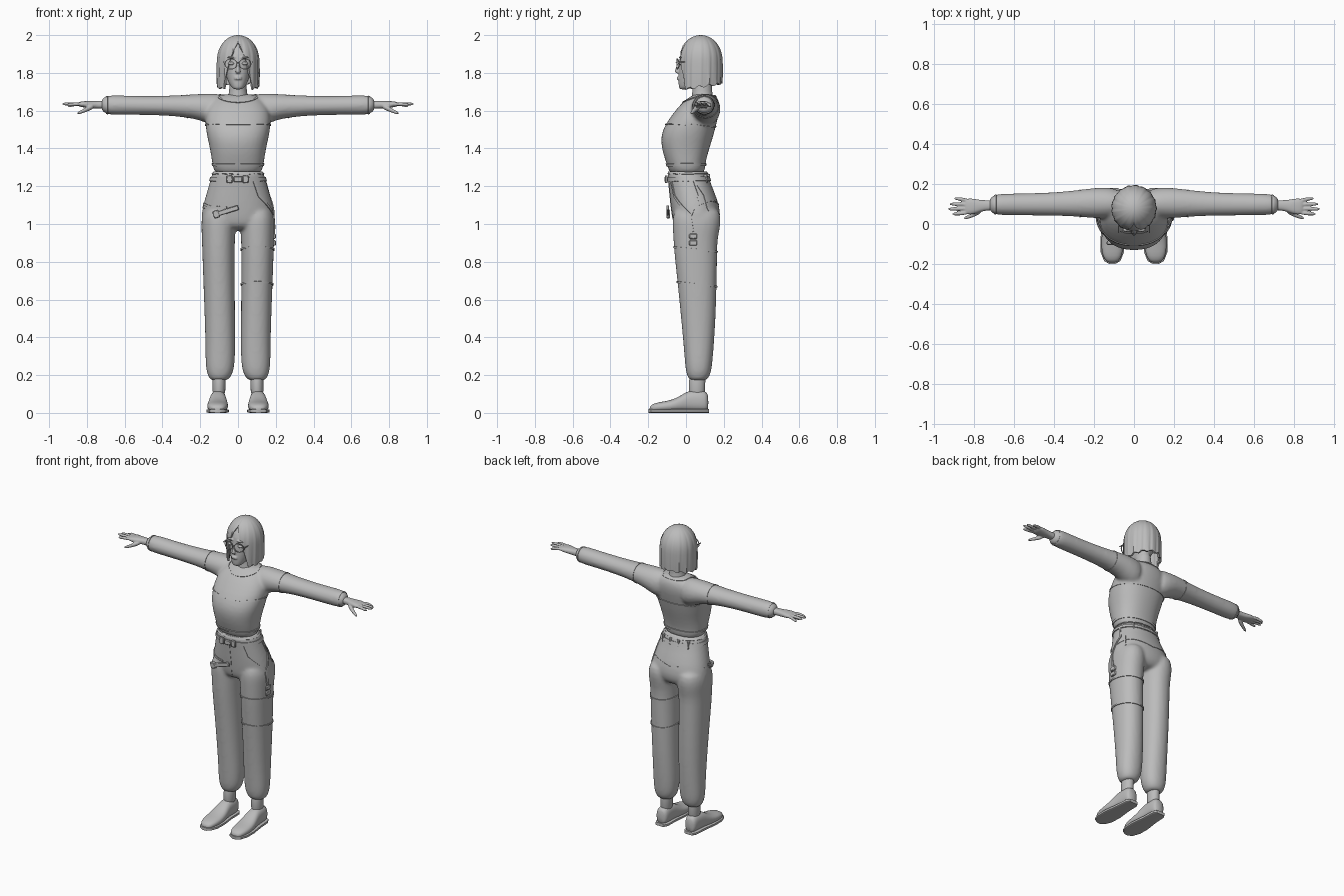
import bpy, bmesh, math
from mathutils import Vector
from mathutils.bvhtree import BVHTree

cube = bpy.data.objects.get("Cube")
if cube:
    bpy.data.objects.remove(cube)

grey = bpy.data.materials.new("plain grey")
grey.use_nodes = True
grey.diffuse_color = (0.5, 0.5, 0.5, 1)
grey.node_tree.nodes["Principled BSDF"].inputs["Base Color"].default_value = (0.5, 0.5, 0.5, 1)


def finish(name, bm, subsurf=0, voxel=0, solid=0, angle=40):
    """Turn a bmesh into an object with its modifiers baked and shading smoothed."""
    bmesh.ops.recalc_face_normals(bm, faces=bm.faces)
    me = bpy.data.meshes.new(name)
    bm.to_mesh(me)
    bm.free()
    ob = bpy.data.objects.new(name, me)
    bpy.context.collection.objects.link(ob)
    if solid:
        m = ob.modifiers.new("thickness", "SOLIDIFY")
        m.thickness, m.offset = solid, -1
    if subsurf:
        m = ob.modifiers.new("round", "SUBSURF")
        m.levels = m.render_levels = subsurf
    if voxel:
        m = ob.modifiers.new("fuse", "REMESH")
        m.mode, m.voxel_size = "VOXEL", voxel
        m = ob.modifiers.new("relax", "SMOOTH")
        m.factor, m.iterations = 0.5, 8
    dg = bpy.context.evaluated_depsgraph_get()
    baked = bpy.data.meshes.new_from_object(ob.evaluated_get(dg))
    ob.modifiers.clear()
    ob.data = baked
    baked.name = name
    baked.materials.clear()
    baked.materials.append(grey)
    bpy.ops.object.select_all(action="DESELECT")
    ob.select_set(True)
    bpy.context.view_layer.objects.active = ob
    bpy.ops.object.shade_smooth_by_angle(angle=math.radians(angle))
    return ob


def loft(bm, axis, rings, side=1, power=2.0, n=20):
    """Closed skin through rings (position, a_min, a_max, b_min, b_max) along an axis."""
    loops = []
    for p, a0, a1, b0, b1 in rings:
        loop = []
        for i in range(n):
            t = 2 * math.pi * i / n
            c, s = math.cos(t), math.sin(t)
            a = (a0 + a1) / 2 + (a1 - a0) / 2 * math.copysign(abs(c) ** (2 / power), c)
            b = (b0 + b1) / 2 + (b1 - b0) / 2 * math.copysign(abs(s) ** (2 / power), s)
            x, y, z = {"x": (p, a, b), "y": (a, p, b), "z": (a, b, p)}[axis]
            loop.append(bm.verts.new((x * side, y, z)))
        loops.append(loop)
    for u, v in zip(loops, loops[1:]):
        for i in range(n):
            bm.faces.new((u[i], u[(i + 1) % n], v[(i + 1) % n], v[i]))
    bm.faces.new(loops[0])
    bm.faces.new(loops[-1])


def ribbon(name, target, pts, width, thick, closed=False):
    """Flat strip that follows the surface of the target through the given points."""
    tree = BVHTree.FromPolygons([v.co for v in target.data.vertices],
                                [p.vertices for p in target.data.polygons])
    pts = [Vector(p) for p in pts]
    ends = pts[1:] + pts[:1] if closed else pts[1:]
    steps = max(1, 48 // len(pts))
    path = [a.lerp(b, k / steps) for a, b in zip(pts, ends) for k in range(steps)]
    if not closed:
        path.append(pts[-1])
    hits = [tree.find_nearest(p)[:2] for p in path]
    bm, loops, count = bmesh.new(), [], len(hits)
    for i, (p, nrm) in enumerate(hits):
        j, k = (i - 1, (i + 1) % count) if closed else (max(i - 1, 0), min(i + 1, count - 1))
        across = (hits[k][0] - hits[j][0]).cross(nrm).normalized() * width / 2
        loops.append([bm.verts.new(p + across * s + nrm * h)
                      for s, h in ((-1, -thick), (1, -thick), (1, thick), (-1, thick))])
    pairs = list(zip(loops, loops[1:])) + ([(loops[-1], loops[0])] if closed else [])
    for u, v in pairs:
        for i in range(4):
            bm.faces.new((u[i], u[(i + 1) % 4], v[(i + 1) % 4], v[i]))
    if not closed:
        bm.faces.new(loops[0])
        bm.faces.new(loops[-1])
    return finish(name, bm)


def ellipse(axis, pos, a, b, ra, rb, tilt=0.0, n=24):
    out = []
    for i in range(n):
        t = 2 * math.pi * i / n
        u, v, w = a + ra * math.cos(t), b + rb * math.sin(t), pos + tilt * math.sin(t)
        out.append({"x": (w, u, v), "y": (u, w, v), "z": (u, v, w)}[axis])
    return out


def ball(bm, loc, size, side=1):
    new = bmesh.ops.create_uvsphere(bm, u_segments=16, v_segments=10, radius=1)["verts"]
    for v in new:
        v.co = Vector((side * (loc[0] + v.co.x * size[0]), loc[1] + v.co.y * size[1],
                       loc[2] + v.co.z * size[2]))


def box(name, loc, size, turn=0.0):
    bm = bmesh.new()
    for v in bmesh.ops.create_cube(bm, size=1)["verts"]:
        x, z = v.co.x * size[0], v.co.z * size[2]
        c, s = math.cos(turn), math.sin(turn)
        v.co = Vector((loc[0] + x * c - z * s, loc[1] + v.co.y * size[1], loc[2] + x * s + z * c))
    bmesh.ops.bevel(bm, geom=bm.edges[:], offset=min(size) * 0.25, segments=1, affect="EDGES")
    return finish(name, bm)


# Sweater: torso and both sleeves fused
bm = bmesh.new()
loft(bm, "z", [(z, -r, r, y0, y1) for z, r, y0, y1 in (
    (1.25, .125, -.085, .1), (1.31, .136, -.1, .103), (1.34, .141, -.112, .108),
    (1.4, .15, -.13, .125), (1.46, .165, -.136, .145), (1.52, .175, -.117, .16),
    (1.59, .175, -.066, .178), (1.64, .15, -.025, .18), (1.675, .115, .02, .165),
    (1.69, .07, .05, .14))], power=2.3)
for s in (1, -1):
    loft(bm, "x", [(.06, .03, .175, 1.51, 1.69), (.13, .025, .185, 1.515, 1.692),
                   (.2, .028, .182, 1.55, 1.69), (.27, .035, .172, 1.562, 1.685),
                   (.36, .04, .162, 1.573, 1.68), (.5, .042, .154, 1.577, 1.678),
                   (.64, .043, .154, 1.577, 1.682), (.69, .045, .15, 1.578, 1.682),
                   (.715, .055, .138, 1.592, 1.67), (.725, .07, .12, 1.61, 1.65)], s)
sweater = finish("sweater", bm, 1, 0.009)
ribbon("chest_seam", sweater, ellipse("z", 1.525, 0, .02, .17, .14, -.01), .008, .004, True)
ribbon("neckline", sweater, ellipse("z", 1.665, 0, .075, .1, .09, .02), .01, .004, True)
ribbon("sweater_hem", sweater, ellipse("z", 1.315, 0, .002, .136, .1), .014, .005, True)
for s, label in ((1, "left"), (-1, "right")):
    ribbon(label + "_sleeve_seam", sweater, ellipse("x", .27 * s, .103, 1.623, .068, .06), .007, .003, True)
    ribbon(label + "_cuff_seam", sweater, ellipse("x", .695 * s, .097, 1.63, .05, .05), .01, .003, True)

# Trousers: pelvis and both legs fused
bm = bmesh.new()
loft(bm, "z", [(z, -r, r, y0, y1) for z, r, y0, y1 in (
    (1.285, .135, -.1, .112), (1.27, .138, -.1, .115), (1.2, .157, -.092, .138),
    (1.12, .182, -.085, .172), (1.05, .197, -.076, .186), (1.0, .195, -.068, .175),
    (.965, .16, -.04, .14))], power=2.2)
for s in (1, -1):
    loft(bm, "z", [(1.1, .03, .175, -.06, .175), (1.03, .012, .196, -.074, .187),
                   (.98, .012, .195, -.072, .182), (.92, .015, .192, -.068, .168),
                   (.85, .017, .19, -.064, .166), (.68, .016, .184, -.045, .164),
                   (.5, .015, .177, -.027, .158), (.35, .014, .173, -.013, .148),
                   (.26, .016, .173, -.006, .14), (.21, .026, .166, 0, .133),
                   (.18, .045, .152, .012, .118), (.17, .06, .14, .025, .1)], s, 2.2)
trousers = finish("trousers", bm, 1, 0.009)
ribbon("waistband_seam", trousers, ellipse("z", 1.272, 0, .008, .138, .107), .014, .004, True)
ribbon("belt", trousers, ellipse("z", 1.237, 0, .013, .145, .11), .022, .006, True)
for z, c in ((.865, .05), (.68, .06)):
    ribbon("left_knee_panel_edge", trousers, ellipse("z", z, .103, c, .086, .113, -.012), .009, .005, True)
ribbon("hip_seam", trousers, [(-.1, -.075, 1.09), (-.19, .03, 1.085), (-.16, .13, 1.12),
       (0, .17, 1.1), (.15, .14, 1.13), (.19, .06, 1.1)], .007, .003)
ribbon("fly_seam", trousers, [(0, -.1, 1.22), (.004, -.08, 1.1), (0, -.06, 1.0)], .006, .002)
ribbon("left_pocket_strap", trousers, [(.085, -.085, 1.235), (.115, -.07, 1.15), (.16, -.03, 1.1),
       (.19, .02, 1.05), (.19, .035, .96)], .013, .005)
ribbon("left_hip_strap", trousers, [(.14, .04, 1.235), (.165, .07, 1.15), (.19, .02, 1.03),
       (.19, .035, .93)], .011, .005)
ribbon("left_side_strap", trousers, [(.14, .03, 1.24), (.17, .11, 1.16), (.185, .13, 1.08)], .009, .004)
ribbon("right_hip_strap", trousers, [(-.06, -.08, 1.085), (-.15, -.05, 1.09), (-.19, .03, 1.11)], .012, .005)

# Buckles, hanging strap and belt loops
for x in (-.045, .04):
    box("belt_clip", (x, -.104, 1.237), (.03, .014, .042))
box("belt_buckle", (0, -.107, 1.237), (.045, .014, .03))
box("hanging_strap", (-.065, -.096, 1.067), (.14, .014, .026), .3)
box("hanging_strap_clip", (-.115, -.094, 1.052), (.035, .02, .042), .3)
for z in (.935, .9):
    box("left_leg_buckle", (.192, .038, z), (.016, .042, .028))
for x in (-.09, -.03, .03, .09):
    box("belt_loop", (x, .125 - abs(x) * .25, 1.24), (.012, .02, .05))

# Feet: ankle, shoe and sole for each side
for s, label in ((1, "left"), (-1, "right")):
    bm = bmesh.new()
    loft(bm, "z", [(.24, .066, .136, .02, .11), (.16, .066, .134, .015, .1), (.07, .066, .138, .01, .105)], s)
    finish(label + "_ankle", bm, 1)
    bm = bmesh.new()
    loft(bm, "y", [(-.194, .09, .126, .008, .03), (-.18, .07, .148, .006, .047),
                   (-.14, .054, .163, .006, .058), (-.08, .051, .165, .006, .066),
                   (-.03, .055, .158, .006, .09), (.01, .062, .15, .006, .118),
                   (.06, .062, .147, .006, .12), (.1, .064, .145, .006, .118),
                   (.119, .075, .135, .008, .1)], s, 2.4)
    finish(label + "_shoe", bm, 1)
    bm = bmesh.new()
    loft(bm, "y", [(-.199, .092, .125, 0, .02), (-.185, .068, .15, 0, .02),
                   (-.14, .05, .167, 0, .02), (-.07, .048, .168, 0, .02), (.02, .058, .155, 0, .02),
                   (.1, .06, .15, 0, .02), (.123, .075, .136, 0, .02)], s, 5)
    finish(label + "_sole", bm)

# Hands: palm, four fingers and thumb fused
for s, label in ((1, "left"), (-1, "right")):
    bm = bmesh.new()
    loft(bm, "x", [(.69, .066, .122, 1.605, 1.655), (.75, .068, .118, 1.612, 1.65),
                   (.785, .053, .124, 1.612, 1.652), (.82, .045, .13, 1.618, 1.65),
                   (.85, .048, .128, 1.622, 1.646)], s, 2.4)
    for y0, y1, tip, z in ((.056, .05, .91, 1.63), (.077, .075, .932, 1.636),
                           (.098, .1, .925, 1.634), (.119, .128, .902, 1.624)):
        loft(bm, "x", [(x, y - r, y + r, h - r, h + r) for x, y, h, r in (
            (.83, y0, 1.634, .011), ((.83 + tip) / 2, (y0 + y1) / 2, 1.635, .0105),
            (tip - .012, y1, z, .009), (tip, y1, z, .005))], s, n=10)
    loft(bm, "x", [(x, y - r, y + r, h - r, h + r) for x, y, h, r in (
        (.76, .07, 1.625, .014), (.79, .053, 1.612, .015), (.82, .04, 1.598, .012),
        (.845, .03, 1.588, .009), (.853, .028, 1.585, .005))], s, n=10)
    finish(label + "_hand", bm, 1, 0.004)

# Head, nose, lips, brows and neck fused
bm = bmesh.new()
loft(bm, "z", [(z, -r, r, y0, y1) for z, r, y0, y1 in (
    (1.712, .018, -.03, .0), (1.72, .032, -.038, .03), (1.745, .05, -.041, .1),
    (1.79, .067, -.041, .155), (1.84, .075, -.037, .172), (1.9, .075, -.035, .172),
    (1.945, .06, -.008, .15), (1.975, .03, .03, .12))], power=2.2)
loft(bm, "z", [(1.6, -.075, .075, .02, .16), (1.655, -.06, .06, .025, .15),
               (1.69, -.046, .046, .035, .137), (1.8, -.045, .045, .03, .14)])
loft(bm, "z", [(1.796, -.012, .012, -.053, -.03), (1.805, -.015, .015, -.064, -.03),
               (1.825, -.009, .009, -.056, -.03), (1.86, -.007, .007, -.042, -.025)], n=10)
for z in (1.768, 1.776):
    ball(bm, (0, -.04, z), (.021, .01, .005))
for s in (1, -1):
    ball(bm, (.036, -.03, 1.882), (.026, .01, .006), s)
finish("head_and_neck", bm, 1, 0.004)

# Glasses and eyes
for s, label in ((1, "left"), (-1, "right")):
    bm = bmesh.new()
    ball(bm, (.036, -.027, 1.85), (.016, .012, .009), s)
    finish(label + "_eye", bm)
    bm = bmesh.new()
    rim = [[bm.verts.new((s * (.037 + (.03 + u) * math.cos(t)), -.051 + d + .012 * max(0, math.cos(t)),
                          1.847 + (.025 + u) * math.sin(t)))
            for u, d in ((0, 0), (.004, 0), (.004, .005), (0, .005))]
           for t in (2 * math.pi * i / 24 for i in range(24))]
    for i, u in enumerate(rim):
        v = rim[(i + 1) % 24]
        for k in range(4):
            bm.faces.new((u[k], u[(k + 1) % 4], v[(k + 1) % 4], v[k]))
    finish(label + "_glasses_rim", bm)
    box(label + "_glasses_arm", (s * .077, .01, 1.857), (.004, .11, .006))
box("glasses_bridge", (0, -.052, 1.854), (.016, .005, .005))

# Bob haircut: centre parting, open at the face, gently clumped strands
bm = bmesh.new()
cols, rows = 96, 14
grid = []
for i in range(cols):
    a = 2 * math.pi * i / cols - math.pi
    f = abs(a)
    hem = 1.96 - .245 * (f / .78) ** 1.4 if f < .78 else 1.715 + .035 * (f - .78) / 2.36
    hem += .006 * math.sin(13 * a + 1) * min(1, f)
    col = []
    for k in range(1, rows + 1):
        t = k / rows
        z = 2 - (2 - hem) * (1 - math.cos(t * math.pi / 2))
        h = max(0, (z - 1.85) / .15)
        r = .112 * math.sqrt(max(0, 1 - h ** 2.3)) if z > 1.85 else .112 + .03 * (1.85 - z) - .35 * (1.85 - z) ** 2
        r *= 1 + t * (.018 * math.sin(17 * a) + .012 * math.sin(31 * a + 4 * t))
        r *= 1 - .05 * math.exp(-(a / .06) ** 2)
        col.append(bm.verts.new((r * math.sin(a), .078 - 1.03 * r * math.cos(a), z)))
    grid.append(col)
top = bm.verts.new((0, .078, 2))
for i, u in enumerate(grid):
    v = grid[(i + 1) % cols]
    bm.faces.new((top, u[0], v[0]))
    for k in range(rows - 1):
        bm.faces.new((u[k], u[k + 1], v[k + 1], v[k]))
finish("bob_hair", bm, solid=0.012)
